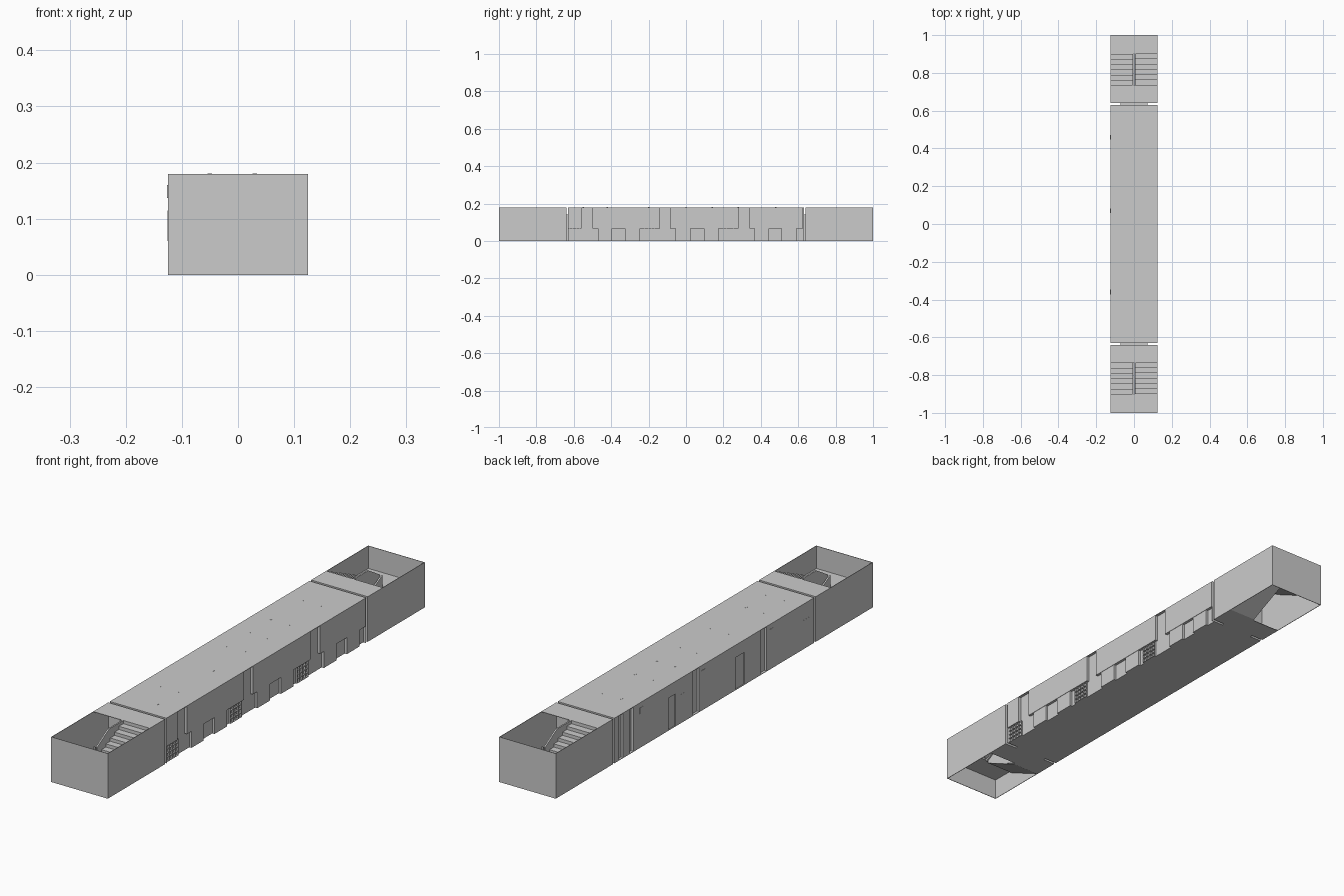
import bpy, bmesh

if "Cube" in bpy.data.objects:
    bpy.data.objects.remove(bpy.data.objects["Cube"])

H, W, T = 0.18, 0.125, 0.002   # height, half width, panel thickness


def finish(bm, name):
    bmesh.ops.recalc_face_normals(bm, faces=bm.faces)
    me = bpy.data.meshes.new(name)
    bm.to_mesh(me)
    bm.free()
    ob = bpy.data.objects.new(name, me)
    bpy.context.collection.objects.link(ob)
    return ob


def add_box(bm, x0, x1, y0, y1, z0, z1):
    v = bmesh.ops.create_cube(bm, size=1)['verts']
    for p in v:
        p.co.x = x1 if p.co.x > 0 else x0
        p.co.y = y1 if p.co.y > 0 else y0
        p.co.z = z1 if p.co.z > 0 else z0


def boxes(name, items, s=1):
    # s = -1 turns the part half a turn about z
    bm = bmesh.new()
    for x0, x1, y0, y1, z0, z1 in items:
        xs, ys = sorted((s * x0, s * x1)), sorted((s * y0, s * y1))
        add_box(bm, *xs, *ys, z0, z1)
    return finish(bm, name)


def prism(name, profile, x0, x1, s=1):
    # extrude a (y, z) profile along x
    bm = bmesh.new()
    f = bm.faces.new([bm.verts.new((s * x0, s * y, z)) for y, z in profile])
    r = bmesh.ops.extrude_face_region(bm, geom=[f])
    vs = [g for g in r['geom'] if isinstance(g, bmesh.types.BMVert)]
    bmesh.ops.translate(bm, verts=vs, vec=(s * (x1 - x0), 0, 0))
    return finish(bm, name)


def steps(y0, y1, z0, z1, n=6):
    # stepped top with a sloping underside
    dy, dz = (y1 - y0) / n, (z1 - z0) / (n + 1)
    p = [(y0, z0)]
    for i in range(n):
        p += [(y0 + i * dy, z0 + (i + 1) * dz), (y0 + (i + 1) * dy, z0 + (i + 1) * dz)]
    p += [(y1, z1), (y1, z1 - dz - 0.003), (y0 + dy * 0.3, z0)]
    return p


# ---- stairwells, one at each end, related by a half turn ----
Y0, Y1, YL = 0.64, 0.735, 0.90
ZM = H / 2
for s, tag in ((1, "back"), (-1, "front")):
    boxes(tag + "_stairwell_walls", [
        (-W, -W + T, Y0, 1, 0, H), (W - T, W, Y0, 1, 0, H),
        (-W, W, 1 - T, 1, 0, H)], s)
    boxes(tag + "_stairwell_ceiling", [(-W, W, Y0, Y1, H - T, H)], s)
    boxes(tag + "_stairwell_floor", [(-W, W, Y0, Y1, 0, T)], s)
    boxes(tag + "_mid_landing", [(-W + T, W - T, YL, 1 - T, ZM - 0.006, ZM)], s)
    prism(tag + "_lower_stairs", steps(Y1, YL, 0, ZM), 0.004, W - T, s)
    prism(tag + "_upper_stairs", steps(YL, Y1, ZM, H), -W + T, -0.004, s)
    # solid sloping balustrades
    prism(tag + "_lower_balustrade",
          [(Y1, 0), (Y1, 0.05), (YL, ZM + 0.045), (YL, ZM - 0.015)], 0.002, 0.008, s)
    prism(tag + "_upper_balustrade",
          [(YL, ZM - 0.012), (YL, ZM + 0.045), (0.825, H), (Y1, H), (Y1, H - 0.012)],
          -0.008, -0.002, s)
    # twin end walls with the double doorway between them
    d, dz = 0.07, 0.14
    for y, n in ((Y0, "stair"), (0.63 - T, "hall")):
        boxes(f"{tag}_{n}_end_wall", [
            (-W, -d, y, y + T, 0, H), (d, W, y, y + T, 0, H),
            (-d, d, y, y + T, dz, H)], s)
    boxes(tag + "_door_frame", [
        (-d - T, -d, 0.625, 0.645, 0, dz), (d, d + T, 0.625, 0.645, 0, dz),
        (-d - T, d + T, 0.625, 0.645, dz, dz + T), (-d, d, 0.625, 0.645, 0, T)], s)

# ---- hall floor and ceiling ----
L, IN = 0.63, 0.114
boxes("hall_floor", [(-W, IN, -L, L, 0, T)])
boxes("hall_ceiling", [(-W, W, -L, L, H - T, H)])
boxes("ceiling_beams", [(-W + T, IN, y - 0.004, y + 0.004, H - 0.008, H - T)
                        for y in (-0.49, -0.345, -0.07, 0.07, 0.21, 0.35)])
boxes("ceiling_lights", [(x - 0.004, x + 0.004, y - 0.004, y + 0.004, H - 0.006, H + 0.0004)
                         for x in (-0.05, 0.03) for y in (-0.55, -0.42, -0.2, 0, 0.14, 0.28, 0.48)])

# ---- right wall: window bays and radiator niches pushed outward ----
bays = [(-0.63, -0.56), (-0.50, -0.14), (-0.085, 0.28), (0.34, 0.625)]
niches = [(-0.47, -0.395), (-0.325, -0.245), (-0.055, 0.025),
          (0.095, 0.175), (0.365, 0.445), (0.51, 0.59)]
SILL = 0.067


def recess(openings, z0, z1, x1):
    # wall between the openings plus five-sided outward bays
    out, y = [], -L
    for a, b in openings:
        if a > y:
            out.append((IN - T, IN, y, a, z0, z1))
        out += [(x1 - T, x1, a, b, z0, z1),
                (IN, x1, a, a + T, z0, z1), (IN, x1, b - T, b, z0, z1),
                (IN, x1, a, b, z0, z0 + T), (IN, x1, a, b, z1 - T, z1)]
        y = b
    out.append((IN - T, IN, y, L, z0, z1))
    return out


boxes("window_bays", recess(bays, SILL, H, W))
boxes("radiator_niches", recess(niches, 0, SILL, 0.1235))
boxes("radiators", [(IN - 0.004, IN + 0.004, a + 0.006, b - 0.006, 0.008, 0.058)
                    for a, b in niches])

# pigeonhole shelving between the niches
for i, (a, b) in enumerate(((-0.625, -0.55), (-0.22, -0.15), (0.20, 0.27))):
    g = [(IN, 0.121, a + k * (b - a) / 4 - 0.001, a + k * (b - a) / 4 + 0.001, 0, SILL)
         for k in range(5)]
    g += [(IN, 0.121, a, b, k * SILL / 4, k * SILL / 4 + T) for k in range(4)]
    boxes(f"shelf_grid_{i}", g)

# ---- left wall with grooves at the columns and two doorways ----
grooves = [(-0.33, -0.295), (0.095, 0.135), (0.51, 0.535), (0.575, 0.60)]
doors = [(-0.19, -0.135), (0.245, 0.29)]
DH = 0.13
wall, y = [], -L
for a, b in sorted(grooves + doors):
    wall.append((-W, -W + T, y, a, 0, H))
    if (a, b) in doors:
        wall.append((-W, -W + T, a, b, DH, H))
    else:
        wall += [(-W + 0.01, -W + 0.012, a, b, 0, H),
                 (-W, -W + 0.01, a - T, a, 0, H), (-W, -W + 0.01, b, b + T, 0, H)]
    y = b
wall.append((-W, -W + T, y, L, 0, H))
boxes("left_wall", wall)
for i, (a, b) in enumerate(doors):
    boxes(f"room_door_{i}", [(-W + 0.004, -W + 0.006, a, b, 0, DH)])
    boxes(f"room_door_frame_{i}", [
        (-W, -W + 0.007, a - T, a, 0, DH), (-W, -W + 0.007, b, b + T, 0, DH),
        (-W, -W + 0.007, a, b, DH, DH + T)])

# small wall plates and notice boards
boxes("wall_plates", [(-W - 0.0012, -W + 0.004, y - 0.012, y + 0.012, 0.137, 0.16)
                      for y in (-0.36, 0.07, 0.46)])
boxes("notice_boards", [(-W - 0.0004, -W + 0.005, a, b, 0.06, 0.115)
                        for a, b in ((-0.6, -0.54), (0.17, 0.22))])
